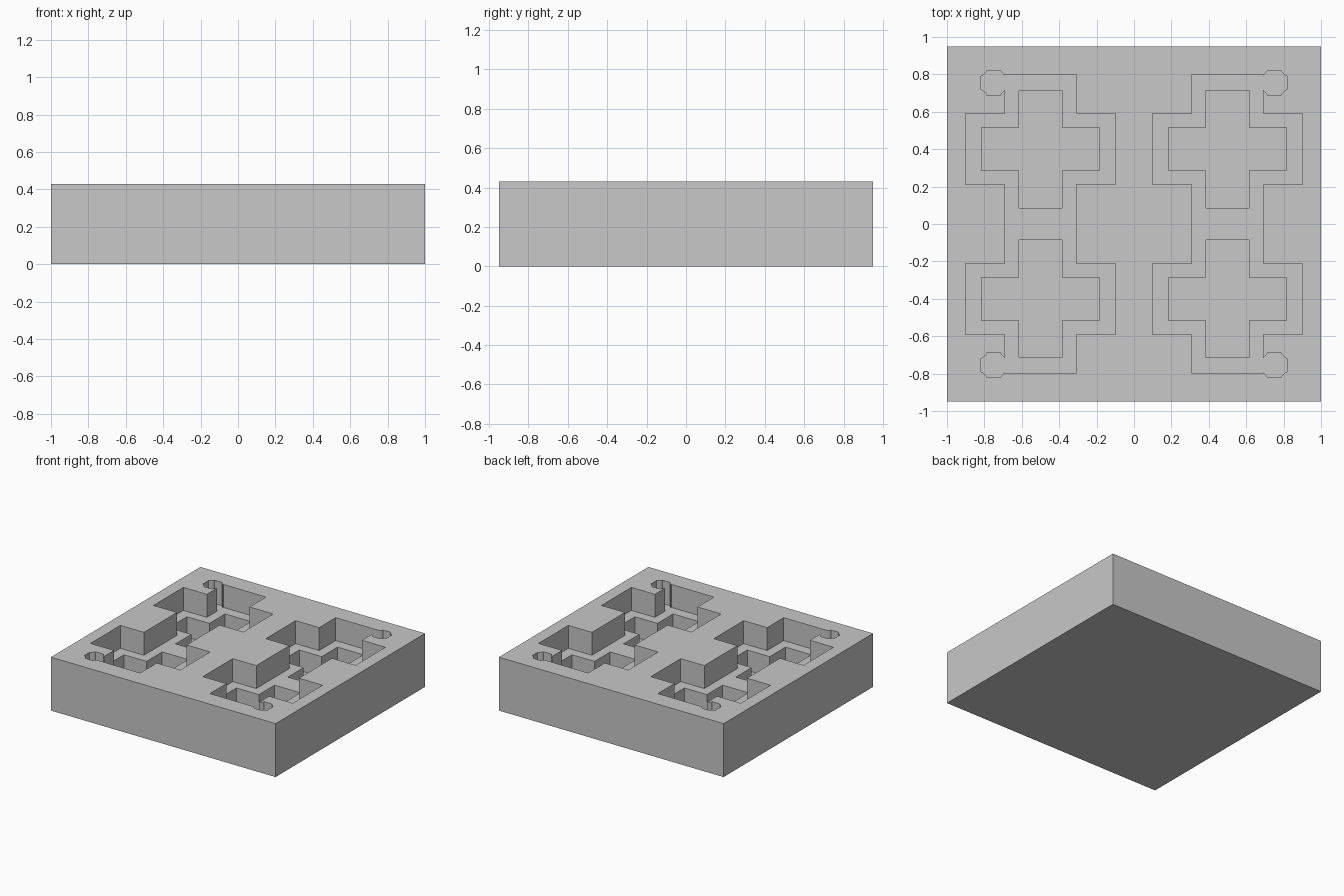
import bpy
import bmesh

cube = bpy.data.objects.get("Cube")
if cube:
    bpy.data.objects.remove(cube, do_unlink=True)

grey = bpy.data.materials.new("plain grey")
grey.use_nodes = True
colour = (0.58, 0.58, 0.58, 1)
grey.diffuse_color = colour
grey.node_tree.nodes["Principled BSDF"].inputs["Base Color"].default_value = colour

HEIGHT, POCKET_FLOOR, DEEP_FLOOR = 0.43, 0.245, 0.08


def prism(name, outline, bottom, top):
    """Extrude a flat outline into a closed solid."""
    bm = bmesh.new()
    face = bm.faces.new([bm.verts.new((x, y, bottom)) for x, y in outline])
    ext = bmesh.ops.extrude_face_region(bm, geom=[face])
    verts = [g for g in ext["geom"] if isinstance(g, bmesh.types.BMVert)]
    bmesh.ops.translate(bm, vec=(0, 0, top - bottom), verts=verts)
    bmesh.ops.recalc_face_normals(bm, faces=bm.faces[:])
    mesh = bpy.data.meshes.new(name)
    bm.to_mesh(mesh)
    bm.free()
    mesh.materials.append(grey)
    obj = bpy.data.objects.new(name, mesh)
    bpy.context.collection.objects.link(obj)
    return obj


def four_fold(quarter):
    """Mirror a quarter outline (from +y side round to +x side) into a full loop."""
    right = quarter + [(x, -y) for x, y in reversed(quarter)]
    return right + [(-x, y) for x, y in reversed(right)]


def moved(outline, cx, cy):
    return [(x + cx, y + cy) for x, y in outline]


block = prism("block", [(-1, -0.95), (1, -0.95), (1, 0.95), (-1, 0.95)], 0, HEIGHT)

# Outlines: double cross channel, small deep cross, notched round hole
channel = four_fold([(0.19, 0.8), (0.19, 0.59), (0.4, 0.59), (0.4, 0.21), (0.19, 0.21)])
cross = four_fold([(0.115, 0.315), (0.115, 0.115), (0.315, 0.115)])
hole = four_fold([(0.035, 0.067), (0.04, 0.057), (0.057, 0.04), (0.067, 0.035)])

cutters = []
for sx in (-1, 1):
    cutters.append(prism("channel_cutter", moved(channel, sx * 0.5, 0), POCKET_FLOOR, 0.6))
    for sy in (-1, 1):
        cutters.append(prism("cross_cutter", moved(cross, sx * 0.5, sy * 0.4), DEEP_FLOOR, 0.5))
        cutters.append(prism("hole_cutter", moved(hole, sx * 0.75, sy * 0.755),
                             POCKET_FLOOR - 0.003, 0.55))

# Cut the pockets out of the block
for cutter in cutters:
    cutter.hide_render = True
    cutter.hide_viewport = True
    mod = block.modifiers.new(cutter.name, "BOOLEAN")
    mod.operation = "DIFFERENCE"
    mod.solver = "EXACT"
    mod.object = cutter

# Bake the cuts and drop the cutters
bpy.context.view_layer.update()
graph = bpy.context.evaluated_depsgraph_get()
carved = bpy.data.meshes.new_from_object(block.evaluated_get(graph))
block.modifiers.clear()
block.data = carved
carved.materials.clear()
carved.materials.append(grey)
for poly in carved.polygons:
    poly.material_index = 0
for cutter in cutters:
    bpy.data.objects.remove(cutter, do_unlink=True)
